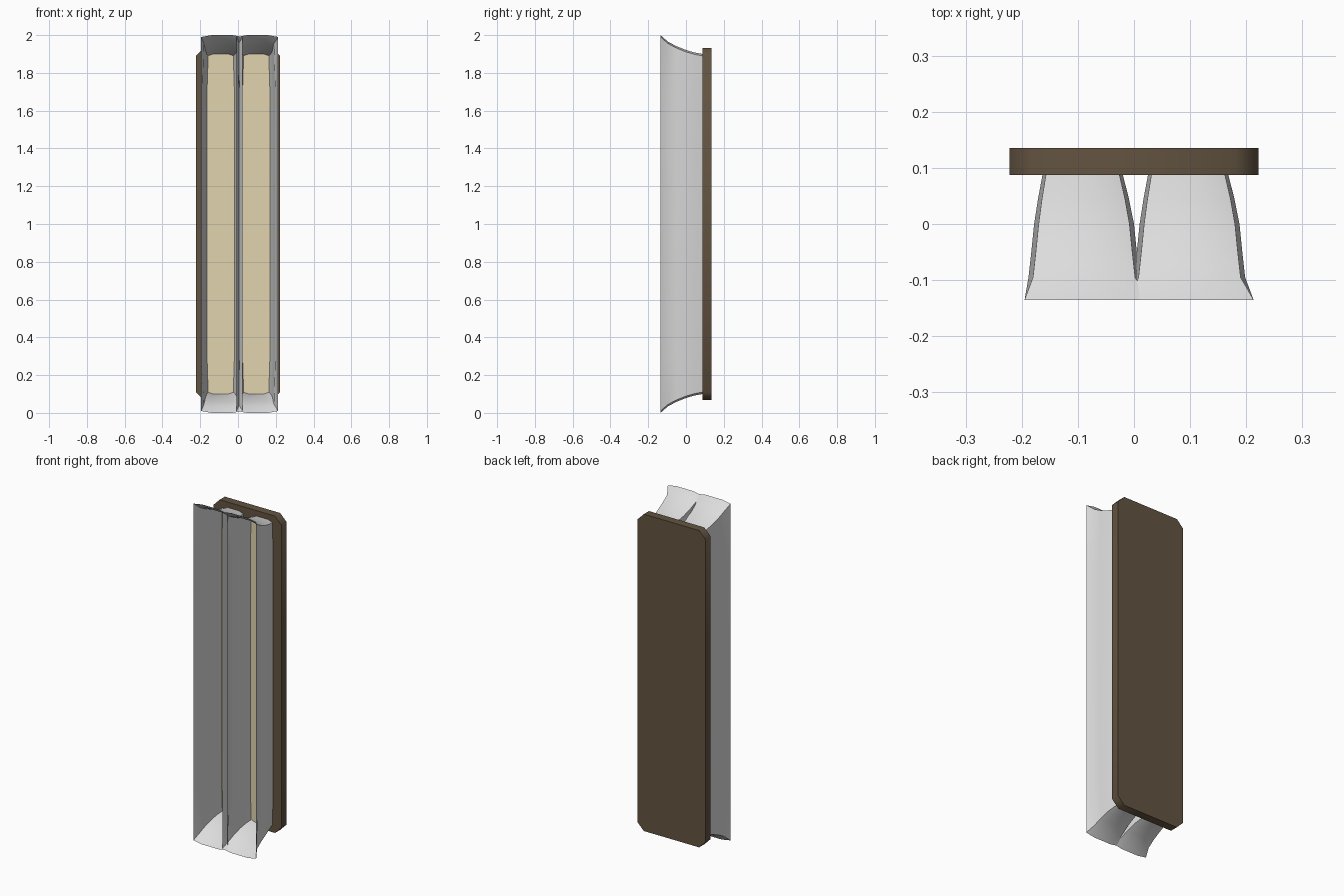
import bpy, math

if "Cube" in bpy.data.objects:
    bpy.data.objects.remove(bpy.data.objects["Cube"])


def material(name, rgb):
    m = bpy.data.materials.new(name)
    m.diffuse_color = (*rgb, 1)
    m.use_nodes = True
    m.node_tree.nodes["Principled BSDF"].inputs["Base Color"].default_value = m.diffuse_color
    return m


brown = material("dark brown", (0.125, 0.088, 0.053))
grey = material("light grey", (0.72, 0.72, 0.72))
cream = material("warm cream", (0.75, 0.66, 0.43))


def make(name, verts, faces, mat, smooth=None):
    me = bpy.data.meshes.new(name)
    me.from_pydata(verts, [], faces)
    me.materials.append(mat)
    ob = bpy.data.objects.new(name, me)
    bpy.context.collection.objects.link(ob)
    if smooth:
        bpy.ops.object.select_all(action='DESELECT')
        ob.select_set(True)
        bpy.context.view_layer.objects.active = ob
        bpy.ops.object.shade_smooth_by_angle(angle=math.radians(smooth))
    return ob


def chamfered_outline(x0, x1, z0, z1, c):
    """Counter-clockwise outline seen from the front."""
    return [(x0 + c, z0), (x1 - c, z0), (x1, z0 + c), (x1, z1 - c),
            (x1 - c, z1), (x0 + c, z1), (x0, z1 - c), (x0, z0 + c)]


# back plate with cut corners
out = chamfered_outline(-0.222, 0.222, 0.068, 1.932, 0.042)
n = len(out)
verts = [(x, 0.087, z) for x, z in out] + [(x, 0.135, z) for x, z in out]
faces = [tuple(range(n)), tuple(reversed(range(n, 2 * n)))]
faces += [(i, i + n, (i + 1) % n + n, (i + 1) % n) for i in range(n)]
make("back_plate", verts, faces, brown, 50)

# flared reflector rings: y, left x, right x, end inset, corner tuck
RINGS = [(-0.135, -0.195, 0.025, 0.0, 0.0),
         (-0.095, -0.188, 0.010, 0.035, 0.008),
         (-0.050, -0.183, 0.005, 0.059, 0.008),
         (0.000, -0.178, 0.000, 0.079, 0.008),
         (0.045, -0.171, -0.009, 0.092, 0.007),
         (0.088, -0.163, -0.020, 0.100, 0.006)]


def ring(y, x0, x1, inset, tuck, dx):
    w = x1 - x0
    top = [(x0 + tuck, 0.010), (x0 + 0.25 * w, 0.0),
           (x0 + 0.75 * w, 0.0), (x1 - tuck, 0.010)]
    pts = [(x, inset + d) for x, d in top]                 # bottom edge
    pts += [(x1, 0.3), (x1, 1.7)]                          # right wall
    pts += [(x, 2 - inset - d) for x, d in reversed(top)]  # top edge
    pts += [(x0, 1.7), (x0, 0.3)]                          # left wall
    return [(x + dx, y, z) for x, z in pts]


for side, dx in (("left", 0.0), ("right", 0.188)):
    # open reflector shell
    verts = [p for r in RINGS for p in ring(*r, dx)]
    n = len(verts) // len(RINGS)
    faces = [(k * n + i, (k + 1) * n + i, (k + 1) * n + (i + 1) % n, k * n + (i + 1) % n)
             for k in range(len(RINGS) - 1) for i in range(n)]
    make(side + "_reflector", verts, faces, grey, 40)

    # glowing panel on the floor of the reflector
    pts = [(x, 0.080, z) for x, _, z in ring(0, -0.164, -0.019, 0.099, 0.006, dx)]
    make(side + "_light_panel", pts, [tuple(range(len(pts)))], cream)
